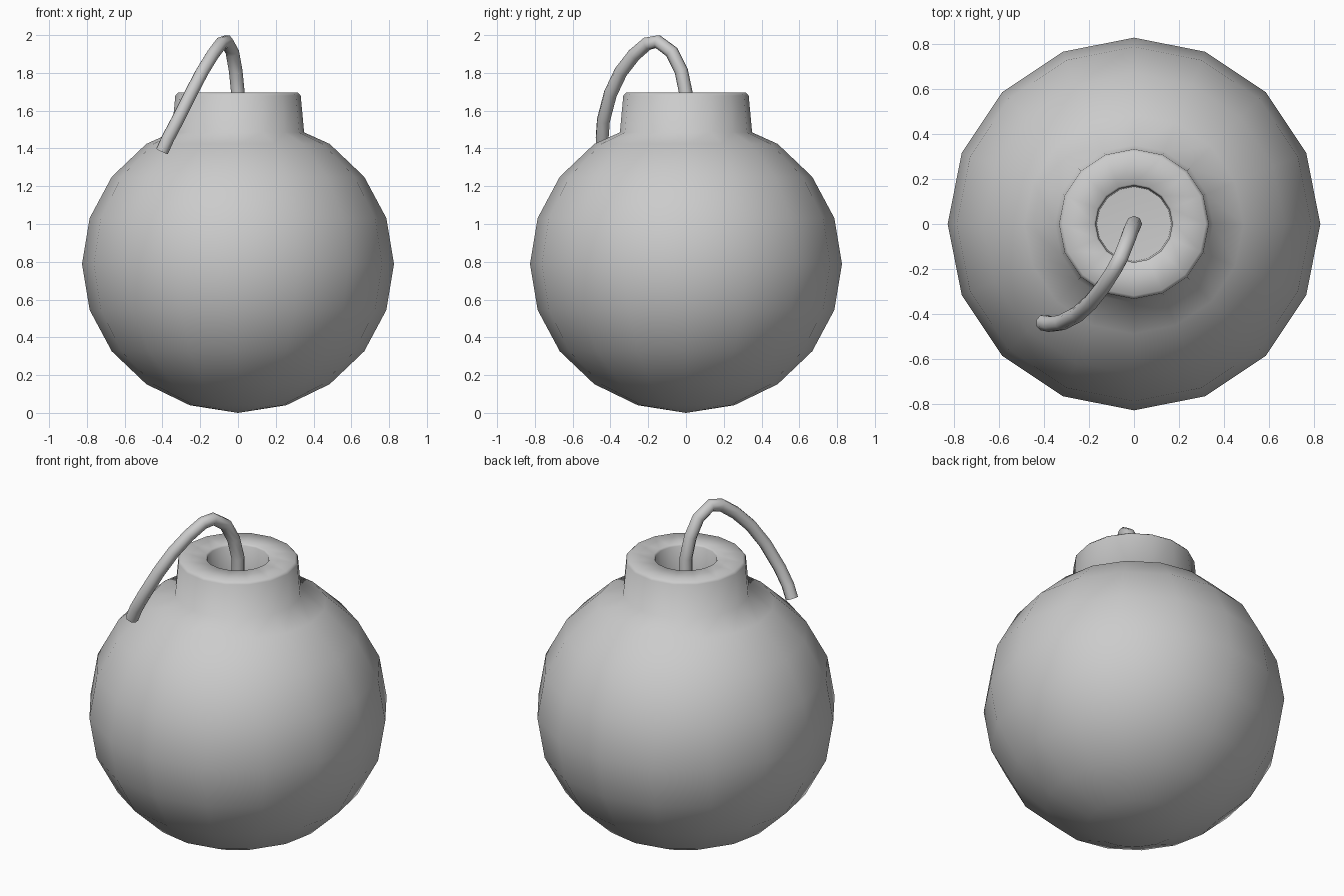
import bpy, bmesh
from math import sin, cos, pi, radians

if "Cube" in bpy.data.objects:
    bpy.data.objects.remove(bpy.data.objects["Cube"])

SIDES = 16


def smooth(obj, angle):
    bpy.ops.object.select_all(action='DESELECT')
    obj.select_set(True)
    bpy.context.view_layer.objects.active = obj
    bpy.ops.object.shade_smooth_by_angle(angle=radians(angle))


def lathe(name, profile):
    """Revolve an (r, z) profile; r = 0 makes a pole."""
    bm = bmesh.new()
    rings = []
    for r, z in profile:
        n = SIDES if r > 0 else 1
        rings.append([bm.verts.new((r * cos(2 * pi * i / SIDES), r * sin(2 * pi * i / SIDES), z))
                      for i in range(n)])
    for a, b in zip(rings, rings[1:]):
        for i in range(SIDES):
            j = (i + 1) % SIDES
            quad = [a[i % len(a)], a[j % len(a)], b[j % len(b)], b[i % len(b)]]
            bm.faces.new(list(dict.fromkeys(quad)))
    bmesh.ops.recalc_face_normals(bm, faces=bm.faces)
    mesh = bpy.data.meshes.new(name)
    bm.to_mesh(mesh)
    bm.free()
    obj = bpy.data.objects.new(name, mesh)
    bpy.context.collection.objects.link(obj)
    return obj


# Round body running into the neck and its hollow
profile = [(0.826 * sin(k * pi / 10), 0.788 - 0.786 * cos(k * pi / 10)) for k in range(9)]
profile[0] = (0, 0)
profile += [(0.35, 1.485), (0.332, 1.68), (0.318, 1.695),
            (0.178, 1.695), (0.17, 1.685), (0.165, 1.48), (0, 1.47)]
smooth(lathe("bomb_body", profile), 65)

# Fuse: curved cord rising from the hollow and drooping to the front left
path = [(0, 0, 1.47), (0, 0, 1.69), (-0.012, -0.025, 1.81), (-0.03, -0.075, 1.91),
        (-0.06, -0.15, 1.966), (-0.09, -0.205, 1.955), (-0.135, -0.275, 1.895),
        (-0.19, -0.345, 1.805), (-0.25, -0.40, 1.69), (-0.32, -0.437, 1.55),
        (-0.37, -0.444, 1.455), (-0.402, -0.437, 1.385)]
curve = bpy.data.curves.new("fuse", 'CURVE')
curve.dimensions = '3D'
curve.bevel_depth = 0.036
curve.bevel_resolution = 2
curve.use_fill_caps = True
spline = curve.splines.new('POLY')
spline.points.add(len(path) - 1)
for point, co in zip(spline.points, path):
    point.co = (*co, 1)
fuse = bpy.data.objects.new("fuse", curve)
bpy.context.collection.objects.link(fuse)
bpy.ops.object.select_all(action='DESELECT')
fuse.select_set(True)
bpy.context.view_layer.objects.active = fuse
bpy.ops.object.convert(target='MESH')
smooth(bpy.context.view_layer.objects.active, 65)
